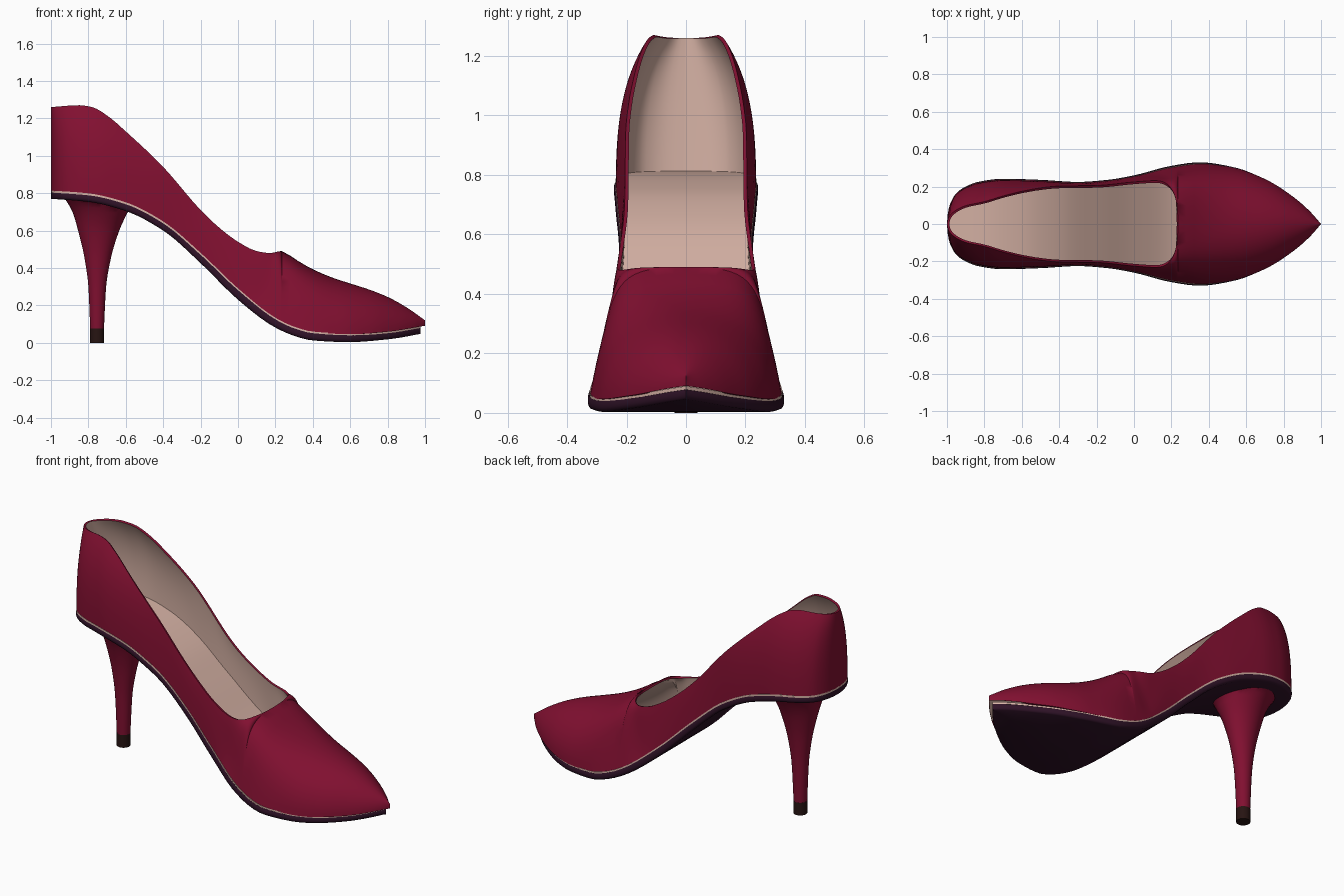
import bpy, bmesh, math

if "Cube" in bpy.data.objects:
    bpy.data.objects.remove(bpy.data.objects["Cube"])


def material(name, rgb):
    m = bpy.data.materials.new(name)
    m.use_nodes = True
    m.diffuse_color = (*rgb, 1)
    m.node_tree.nodes["Principled BSDF"].inputs["Base Color"].default_value = (*rgb, 1)
    return m


burgundy = material("burgundy", (0.22, 0.005, 0.03))
blush = material("blush", (0.68, 0.45, 0.38))
plum = material("dark plum", (0.028, 0.006, 0.02))
brown = material("dark brown", (0.02, 0.007, 0.006))


def curve(*pts):
    """Smooth monotone interpolation through (x, value) points."""
    n = len(pts)
    sec = [(pts[i + 1][1] - pts[i][1]) / (pts[i + 1][0] - pts[i][0]) for i in range(n - 1)]
    slope = [sec[0]]
    for a, b in zip(sec, sec[1:]):
        slope.append(2 * a * b / (a + b) if a * b > 0 else 0)
    slope.append(sec[-1])

    def f(x):
        x = min(max(x, pts[0][0]), pts[-1][0])
        i = 0
        while i < n - 2 and x > pts[i + 1][0]:
            i += 1
        (xa, va), (xb, vb) = pts[i], pts[i + 1]
        h = xb - xa
        t = (x - xa) / h
        s = t * t * (3 - 2 * t)
        return (va + (vb - va) * s + h * slope[i] * t * (1 - t) ** 2
                - h * slope[i + 1] * t * t * (1 - t))
    return f


def finish(obj, angle=40):
    bpy.ops.object.select_all(action='DESELECT')
    obj.select_set(True)
    bpy.context.view_layer.objects.active = obj
    for mod in list(obj.modifiers):
        bpy.ops.object.modifier_apply(modifier=mod.name)
    bpy.ops.object.shade_smooth_by_angle(angle=math.radians(angle))


def loft(name, rows, mats, closed=False):
    """Skin a grid of points; closed rows are rings with capped ends."""
    bm = bmesh.new()
    grid = [[bm.verts.new(p) for p in row] for row in rows]
    for a, b in zip(grid, grid[1:]):
        m = len(a)
        for j in range(m if closed else m - 1):
            k = (j + 1) % m
            bm.faces.new((a[j], a[k], b[k], b[j]))
    if closed:
        bm.faces.new(grid[0])
        bm.faces.new(grid[-1])
    bmesh.ops.remove_doubles(bm, verts=bm.verts, dist=0.00005)
    if closed:
        bmesh.ops.recalc_face_normals(bm, faces=bm.faces)
    mesh = bpy.data.meshes.new(name)
    bm.to_mesh(mesh)
    bm.free()
    for m in mats:
        mesh.materials.append(m)
    obj = bpy.data.objects.new(name, mesh)
    bpy.context.collection.objects.link(obj)
    return obj


def mirror(obj):
    mod = obj.modifiers.new("mirror", 'MIRROR')
    mod.use_axis = (False, True, False)
    mod.merge_threshold = 0.0003


# Shape curves along the length of the shoe
outline = curve((-1, 0), (-.995, .06), (-.98, .115), (-.95, .165), (-.9, .2), (-.83, .226),
                (-.7, .242), (-.5, .236), (-.3, .225), (-.15, .235), (0, .26), (.2, .31),
                (.36, .33), (.55, .303), (.7, .247), (.85, .15), (.94, .07), (1, 0))
sole_top = curve((-1, .805), (-.8, .79), (-.6, .742), (-.4, .64), (-.2, .472), (0, .282),
                 (.2, .125), (.3, .077), (.4, .051), (.6, .04), (.8, .053), (1, .085))
sole_thick = curve((-1, .035), (-.4, .04), (0, .052), (.3, .04), (1, .033))
rim_z = curve((-1, 1.26), (-.85, 1.27), (-.78, 1.26), (-.7, 1.215), (-.6, 1.13), (-.4, .94),
              (-.2, .71), (-.1, .615), (0, .54), (.1, .49), (.17, .48), (.235, .49),
              (.3, .45), (.4, .393), (.5, .35), (.6, .317), (.7, .285), (.8, .245),
              (.9, .19), (1, .12))
back_rim = curve((-1, 0), (-.995, .025), (-.98, .05), (-.95, .075), (-.9, .098), (-.8, .12),
                 (-.7, .15), (-.6, .175), (-.5, .193), (-.4, .203), (-.2, .206), (0, .225),
                 (.1, .232))
# Section handles, as fractions of width and height
low_y = curve((-1, 1), (0, .98), (.235, .8), (.6, .96), (1, 1))
low_z = curve((-1, .33), (.1, .35), (.235, .88), (.6, .6), (1, .5))
high_y = curve((-1, .95), (-.2, .97), (.1, .9), (.235, .77), (.6, .56), (1, .5))
high_z = curve((-1, .7), (.1, .72), (.235, 1), (1, 1))

THROAT = (.1, .235)


def rim_y(x):
    a, b = THROAT
    if x >= b - 1e-6:
        return 0
    if x <= a:
        return back_rim(x)
    return back_rim(a) * (1 - ((x - a) / (b - a)) ** 3) ** .4


def spread(a, b, n, ease):
    return [a + (b - a) * ease(i / n) for i in range(n + 1)]


def ease_in(t):
    return 1 - math.cos(t * math.pi / 2)


def ease_out(t):
    return math.sin(t * math.pi / 2)


stations = (spread(-1, THROAT[0], 44, ease_in)[:-1] + spread(*THROAT, 16, ease_out)[:-1]
            + spread(THROAT[1], 1, 28, ease_out))


# Upper: curved walls that close over the toes, lined inside
def wall(x, steps=18):
    w, z0, r, z1 = outline(x) * .975, sole_top(x) + .006, rim_y(x), rim_z(x)
    h = z1 - z0
    pts = ((w, z0), (w * low_y(x), z0 + h * low_z(x)),
           (max(r, w * high_y(x)), z0 + h * high_z(x)), (r, z1))
    row = []
    for i in range(steps + 1):
        t = i / steps
        k = ((1 - t) ** 3, 3 * t * (1 - t) ** 2, 3 * t * t * (1 - t), t ** 3)
        row.append((x, *(sum(c * p[a] for c, p in zip(k, pts)) for a in (0, 1))))
    return row


upper = loft("upper", [wall(x) for x in stations], [burgundy, blush])
thin = upper.vertex_groups.new(name="thickness")
for v in upper.data.vertices:
    thin.add([v.index], 1 if v.co.x < .88 else .08, 'REPLACE')
mirror(upper)
shell = upper.modifiers.new("lining", 'SOLIDIFY')
shell.thickness = .012
shell.offset = -1
shell.material_offset = 1
shell.material_offset_rim = 0
shell.vertex_group = thin.name
finish(upper, 50)


# Sole and insole: slabs that follow the arch
def slab(name, section, mat):
    rows = []
    for x in spread(-1, 0, 36, ease_in)[:-1] + spread(0, .975, 36, ease_out):
        w = outline(x / .975 if x > 0 else x)
        rows.append([(x, max(0, y), z) for y, z in section(w, sole_top(x), sole_thick(x))])
    obj = loft(name, rows, [mat])
    mirror(obj)
    finish(obj, 50)


slab("sole", lambda w, z, d: [(0, z - d), (w - .014, z - d), (w - .004, z - d + .004),
                              (w, z - d + .014), (w, z - .01), (w - .005, z), (0, z)], plum)
slab("insole", lambda w, z, d: [(0, z - .002), (w * .982, z - .002),
                                (w * .982, z + .009), (0, z + .009)], blush)

# Heel: slim stem flaring out under the sole
heel_back = curve((.07, -.79), (.3, -.8), (.45, -.82), (.6, -.855), (.7, -.885), (.8, -.945))
heel_front = curve((.07, -.717), (.3, -.705), (.45, -.68), (.6, -.635), (.7, -.59), (.8, -.55))
heel_half = curve((.07, .037), (.3, .046), (.45, .06), (.6, .09), (.7, .13), (.8, .195))


def ring(z, grow=0):
    a, b, ry = heel_back(z) - grow, heel_front(z) + grow, heel_half(z) + grow
    row = []
    for i in range(40):
        t = math.tau * i / 40
        x = (a + b) / 2 + (b - a) / 2 * math.cos(t)
        row.append((x, ry * math.sin(t), min(z, sole_top(x) - sole_thick(x) + .008)))
    return row


finish(loft("heel", [ring(.07 + .73 * i / 28) for i in range(29)], [burgundy], True))

# Heel tip
finish(loft("heel_tip", [[(x, y, z) for x, y, _ in ring(.07, .001)] for z in (0, .075)],
            [brown], True))
